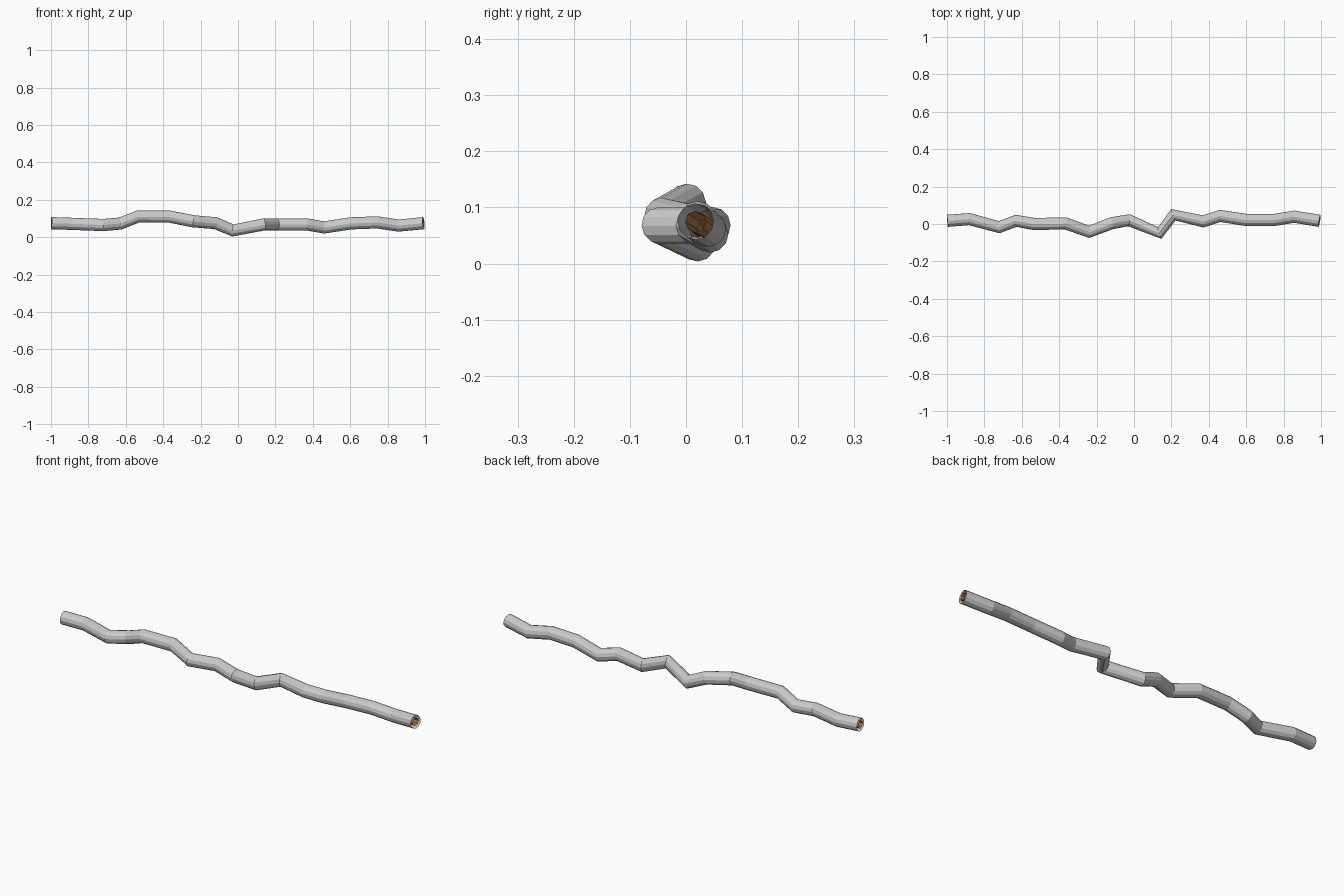
import bpy

if "Cube" in bpy.data.objects:
    bpy.data.objects.remove(bpy.data.objects["Cube"])

# Centre line of the kinked cable (x, y, z)
PATH = [
    (-0.998, 0.017, 0.075), (-0.88, 0.026, 0.071), (-0.72, -0.017, 0.065),
    (-0.63, 0.017, 0.073), (-0.535, 0.000, 0.110), (-0.365, 0.003, 0.110),
    (-0.24, -0.042, 0.085), (-0.12, 0.004, 0.075), (-0.027, 0.020, 0.036),
    (0.138, -0.048, 0.068), (0.21, 0.049, 0.068), (0.37, 0.014, 0.068),
    (0.46, 0.043, 0.052), (0.605, 0.021, 0.074), (0.745, 0.021, 0.079),
    (0.858, 0.039, 0.062), (0.992, 0.017, 0.075),
]


def tube(name, radius, resolution, color=None):
    """Open, flat-faced tube swept along the path."""
    curve = bpy.data.curves.new(name, 'CURVE')
    curve.dimensions = '3D'
    curve.bevel_depth = radius
    curve.bevel_resolution = resolution
    spline = curve.splines.new('POLY')
    spline.points.add(len(PATH) - 1)
    for point, co in zip(spline.points, PATH):
        point.co = (*co, 1)
    spline.use_smooth = False
    obj = bpy.data.objects.new(name, curve)
    bpy.context.collection.objects.link(obj)
    bpy.ops.object.select_all(action='DESELECT')
    obj.select_set(True)
    bpy.context.view_layer.objects.active = obj
    bpy.ops.object.convert(target='MESH')
    obj = bpy.context.object
    obj.name = name
    for poly in obj.data.polygons:
        poly.use_smooth = False
    if color:
        mat = bpy.data.materials.new(name + "_material")
        mat.diffuse_color = color
        mat.use_nodes = True
        mat.node_tree.nodes["Principled BSDF"].inputs["Base Color"].default_value = mat.diffuse_color
        obj.data.materials.clear()
        obj.data.materials.append(mat)
    return obj


# Grey outer sheath and the copper core inside it
tube("cable_sheath", 0.0325, 4)
tube("copper_core", 0.019, 2, (0.45, 0.2, 0.07, 1))
